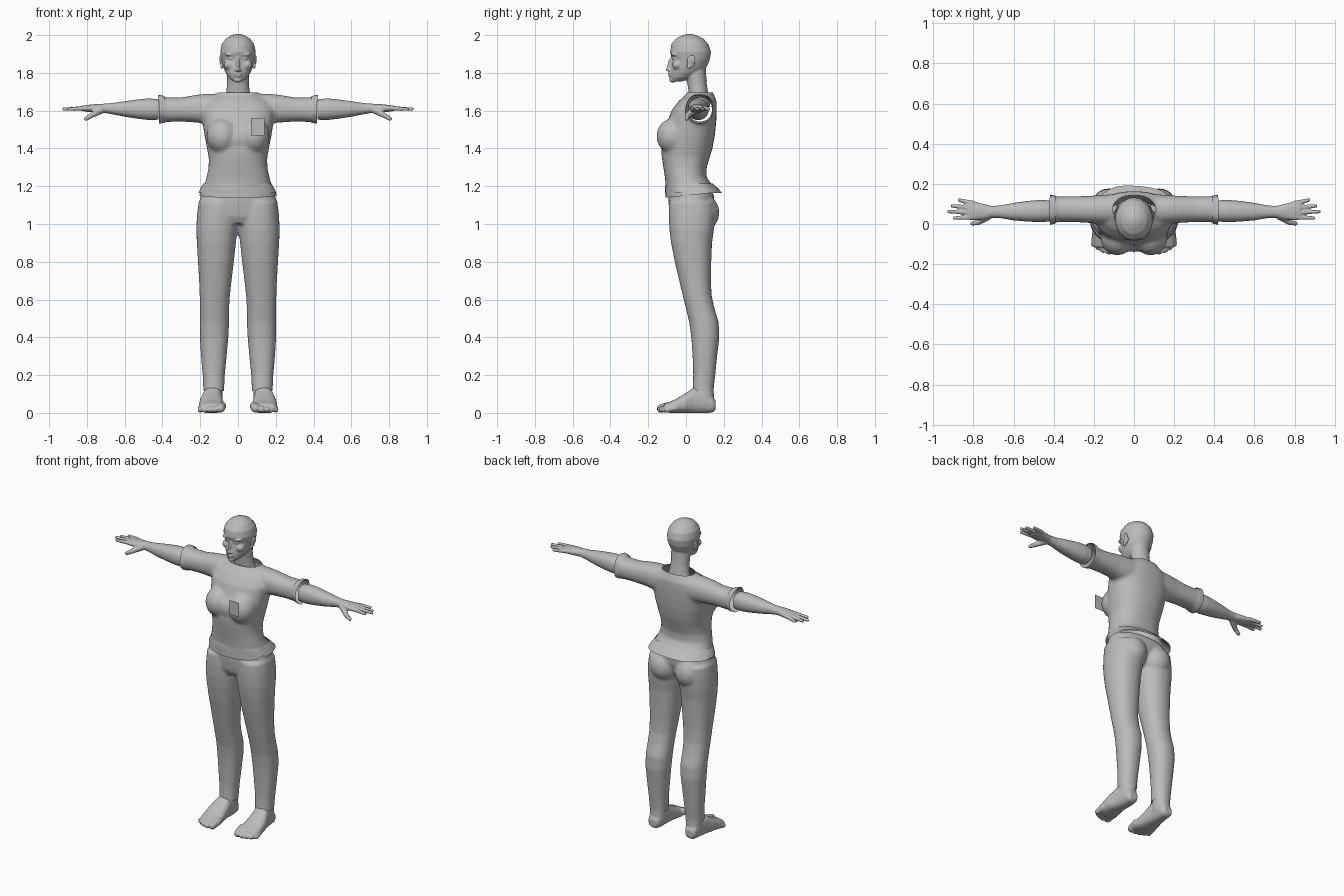
import bpy, bmesh, math
from mathutils import Vector, Matrix

grey = bpy.data.materials.new("plain_grey")
grey.diffuse_color = (0.5, 0.5, 0.5, 1)


def loft(bm, rings, axis="z", p=2.2, n=32, caps=True, wave=0.0):
    """Superellipse rings (t, a0, a1, b0, b1) joined along an axis."""
    loops = []
    for t, a0, a1, b0, b1 in rings:
        loop = []
        for i in range(n):
            ang = 2 * math.pi * i / n
            c, s = math.cos(ang), math.sin(ang)
            w = 1 + wave * math.sin(5 * ang + 9 * t)
            a = (a0 + a1) / 2 + (a1 - a0) / 2 * w * math.copysign(abs(c) ** (2 / p), c)
            b = (b0 + b1) / 2 + (b1 - b0) / 2 * w * math.copysign(abs(s) ** (2 / p), s)
            co = {"z": (a, b, t), "x": (t, a, b), "y": (a, t, b)}[axis]
            loop.append(bm.verts.new(co))
        loops.append(loop)
    for l0, l1 in zip(loops, loops[1:]):
        for i in range(n):
            j = (i + 1) % n
            bm.faces.new((l0[i], l0[j], l1[j], l1[i]))
    if caps:
        bm.faces.new(loops[0])
        bm.faces.new(loops[-1])


def sym(rings):
    """Rings centred on x = 0 from (z, half_width, y0, y1)."""
    return [(z, -w, w, y0, y1) for z, w, y0, y1 in rings]


def ball(bm, loc, size, rot_x=0.0):
    m = Matrix.Translation(loc) @ Matrix.Rotation(rot_x, 4, "X") @ Matrix.Diagonal((*size, 1))
    bmesh.ops.create_uvsphere(bm, u_segments=20, v_segments=12, radius=1, matrix=m)


def digit(bm, a, b, r0, r1, steps=12):
    """Tapered rounded finger or toe."""
    a, b = Vector(a), Vector(b)
    for i in range(steps + 1):
        f = i / steps
        ball(bm, a.lerp(b, f), [r0 + (r1 - r0) * f] * 3)


def mirror_copy(bm):
    geom = bm.verts[:] + bm.edges[:] + bm.faces[:]
    new = bmesh.ops.duplicate(bm, geom=geom)["geom"]
    verts = [g for g in new if isinstance(g, bmesh.types.BMVert)]
    bmesh.ops.scale(bm, vec=(-1, 1, 1), verts=verts)


def add(name, bm, mirrored=False):
    me = bpy.data.meshes.new(name)
    bm.to_mesh(me)
    bm.free()
    me.materials.append(grey)
    ob = bpy.data.objects.new(name, me)
    bpy.context.collection.objects.link(ob)
    for f in me.polygons:
        f.use_smooth = True
    if mirrored:
        ob.modifiers.new("mirror", "MIRROR").use_mirror_merge = False
    return ob


def cut(bm, point, normal):
    bmesh.ops.bisect_plane(bm, geom=bm.verts[:] + bm.edges[:] + bm.faces[:],
                           plane_co=point, plane_no=normal, clear_outer=True)


def fuse(bm, voxel, smooth):
    """Blend overlapping closed solids into one skin."""
    bmesh.ops.recalc_face_normals(bm, faces=bm.faces[:])
    ob = add("blend", bm)
    rm = ob.modifiers.new("remesh", "REMESH")
    rm.mode, rm.voxel_size = "VOXEL", voxel
    sm = ob.modifiers.new("smooth", "SMOOTH")
    sm.factor, sm.iterations = 0.5, smooth
    bpy.context.view_layer.update()
    ev = ob.evaluated_get(bpy.context.evaluated_depsgraph_get())
    out = bmesh.new()
    out.from_mesh(ev.data)
    me = ob.data
    bpy.data.objects.remove(ob)
    bpy.data.meshes.remove(me)
    return out


# Shirt: sleeves and bust on one side, mirrored, then the trunk
bm = bmesh.new()
loft(bm, [(0.08, 0.0, 0.15, 1.53, 1.69), (0.16, 0.0, 0.145, 1.53, 1.69),
          (0.22, 0.005, 0.14, 1.537, 1.684), (0.30, 0.01, 0.138, 1.542, 1.67),
          (0.38, 0.01, 0.138, 1.54, 1.67), (0.415, -0.003, 0.143, 1.53, 1.685),
          (0.46, -0.003, 0.143, 1.53, 1.685)], "x")
ball(bm, (0.083, -0.065, 1.465), (0.085, 0.092, 0.095))
mirror_copy(bm)
ball(bm, (0, -0.06, 1.45), (0.09, 0.08, 0.09))
loft(bm, sym([(1.10, 0.21, -0.11, 0.20), (1.16, 0.205, -0.108, 0.192), (1.185, 0.19, -0.108, 0.165),
              (1.21, 0.178, -0.108, 0.135), (1.25, 0.166, -0.112, 0.108), (1.30, 0.156, -0.12, 0.11),
              (1.35, 0.155, -0.128, 0.125), (1.40, 0.164, -0.132, 0.14), (1.47, 0.178, -0.12, 0.153),
              (1.54, 0.188, -0.10, 0.16), (1.60, 0.195, -0.077, 0.163), (1.65, 0.17, -0.04, 0.162),
              (1.68, 0.115, -0.005, 0.15), (1.70, 0.10, 0.01, 0.14), (1.75, 0.097, 0.015, 0.135)]), p=2.3)
bm = fuse(bm, 0.01, 6)
for s in (1, -1):
    cut(bm, (s * 0.415, 0, 1.61), (s, 0, -0.12))
cut(bm, (0, 0, 1.695), (0, 0, 1))
cut(bm, (0, 0, 1.15), (0, 0.1, -1))
add("shirt", bm)

# Rumpled fold above the shirt hem
bm = bmesh.new()
loft(bm, sym([(1.215, 0.18, -0.107, 0.14), (1.19, 0.194, -0.11, 0.168), (1.165, 0.207, -0.108, 0.192)]),
     p=2.3, n=60, caps=False, wave=0.02)
add("hem_fold", bm)

# Turned sleeve cuff
bm = bmesh.new()
loft(bm, [(0.39, 0.003, 0.143, 1.537, 1.679), (0.418, -0.003, 0.144, 1.533, 1.685)], "x",
     n=40, caps=False, wave=0.025)
add("sleeve_cuff", bm, True)

# Trousers: legs and seat mirrored, then the hips
bm = bmesh.new()
loft(bm, [(0.05, 0.073, 0.184, 0.035, 0.147), (0.13, 0.073, 0.184, 0.035, 0.147),
          (0.20, 0.07, 0.187, 0.038, 0.155), (0.30, 0.06, 0.196, 0.035, 0.165),
          (0.40, 0.051, 0.202, 0.028, 0.177), (0.48, 0.047, 0.203, 0.017, 0.173),
          (0.55, 0.047, 0.202, 0.0, 0.152), (0.62, 0.043, 0.203, -0.017, 0.136),
          (0.70, 0.034, 0.206, -0.036, 0.132), (0.80, 0.022, 0.212, -0.06, 0.134),
          (0.90, 0.011, 0.218, -0.079, 0.138), (0.97, 0.003, 0.221, -0.088, 0.148),
          (1.05, 0.0, 0.217, -0.092, 0.155), (1.12, 0.01, 0.208, -0.09, 0.15)])
ball(bm, (0.09, 0.085, 1.06), (0.092, 0.092, 0.1))
mirror_copy(bm)
loft(bm, sym([(1.0, 0.10, -0.065, 0.09), (1.04, 0.18, -0.085, 0.12), (1.10, 0.208, -0.092, 0.145),
              (1.15, 0.197, -0.094, 0.15), (1.22, 0.165, -0.09, 0.10)]))
bm = fuse(bm, 0.009, 6)
cut(bm, (0, 0, 0.115), (0, 0, -1))
cut(bm, (0, 0, 1.18), (0, 0, 1))
add("trousers", bm)

# Bare feet with toes
bm = bmesh.new()
loft(bm, [(-0.115, 0.078, 0.20, 0.004, 0.048), (-0.06, 0.071, 0.208, -0.002, 0.07),
          (0.0, 0.078, 0.203, 0.0, 0.105), (0.04, 0.083, 0.19, -0.002, 0.135),
          (0.10, 0.085, 0.178, -0.002, 0.13), (0.14, 0.092, 0.172, 0.002, 0.09),
          (0.157, 0.105, 0.16, 0.015, 0.065)], "y", 2.5)
loft(bm, [(0.05, 0.08, 0.18, 0.035, 0.15), (0.19, 0.082, 0.176, 0.047, 0.143)])
for x, y, r in ((0.092, -0.133, 0.024), (0.125, -0.136, 0.018), (0.152, -0.129, 0.017),
                (0.177, -0.117, 0.016), (0.2, -0.1, 0.016)):
    digit(bm, (x - 0.006, y + 0.05, r + 0.012), (x, y, r), r, r * 0.95, 6)
add("foot", fuse(bm, 0.006, 4), True)

# Forearm, palm, fingers and thumb
bm = bmesh.new()
loft(bm, [(0.42, 0.012, 0.118, 1.552, 1.660), (0.47, 0.009, 0.12, 1.55, 1.665),
          (0.53, 0.012, 0.115, 1.557, 1.66), (0.60, 0.018, 0.105, 1.568, 1.65),
          (0.67, 0.03, 0.092, 1.582, 1.64), (0.71, 0.031, 0.09, 1.588, 1.637),
          (0.75, 0.022, 0.10, 1.59, 1.635), (0.80, 0.018, 0.112, 1.594, 1.63),
          (0.83, 0.022, 0.112, 1.60, 1.625)], "x")
for y0, x1, y1 in ((0.103, 0.87, 0.119), (0.08, 0.904, 0.09), (0.056, 0.922, 0.062), (0.033, 0.895, 0.03)):
    digit(bm, (0.80, y0, 1.613), (x1, y1, 1.608), 0.013, 0.0095)
digit(bm, (0.725, 0.04, 1.603), (0.775, 0.008, 1.575), 0.02, 0.014)
digit(bm, (0.775, 0.008, 1.575), (0.805, 0.003, 1.557), 0.014, 0.011)
add("arm", fuse(bm, 0.005, 3), True)

# Head: paired facial features mirrored, then skull, neck, nose, lips and chin
bm = bmesh.new()
ball(bm, (0.038, -0.061, 1.897), (0.03, 0.018, 0.009))
ball(bm, (0.036, -0.056, 1.877), (0.017, 0.016, 0.010))
ball(bm, (0.045, -0.045, 1.842), (0.03, 0.027, 0.026))
ball(bm, (0.011, -0.083, 1.814), (0.009, 0.013, 0.008))
mirror_copy(bm)
loft(bm, sym([(1.755, 0.025, -0.078, -0.02), (1.775, 0.05, -0.083, 0.04), (1.80, 0.066, -0.083, 0.08),
              (1.83, 0.078, -0.079, 0.106), (1.87, 0.087, -0.073, 0.124), (1.91, 0.092, -0.085, 0.13),
              (1.95, 0.084, -0.077, 0.117), (1.98, 0.062, -0.05, 0.09), (1.996, 0.035, -0.02, 0.055),
              (2.004, 0.012, 0.005, 0.03)]), p=2.0)
loft(bm, sym([(1.62, 0.085, 0.02, 0.13), (1.69, 0.064, 0.015, 0.118), (1.74, 0.058, 0.008, 0.11),
              (1.78, 0.058, 0.0, 0.105), (1.86, 0.055, 0.0, 0.10)]), p=2.0)
ball(bm, (0, -0.079, 1.845), (0.009, 0.02, 0.042), -0.2)
ball(bm, (0, -0.093, 1.819), (0.011, 0.016, 0.011))
ball(bm, (0, -0.079, 1.795), (0.024, 0.017, 0.006))
ball(bm, (0, -0.078, 1.783), (0.02, 0.017, 0.006))
ball(bm, (0, -0.069, 1.763), (0.022, 0.02, 0.014))
head = fuse(bm, 0.005, 3)

# Close-cropped hair: the upper back of the head, lifted slightly
hair = head.copy()
cut(hair, (0, -0.078, 1.948), (0, -0.72, -0.69))
hair.normal_update()
for v in hair.verts:
    v.co += v.normal * 0.0025
add("hair_cap", hair)
add("head", head)

# Ears
bm = bmesh.new()
ball(bm, (0.086, 0.027, 1.862), (0.009, 0.022, 0.034), 0.15)
ball(bm, (0.093, 0.034, 1.872), (0.006, 0.016, 0.024), 0.15)
ball(bm, (0.085, 0.016, 1.835), (0.008, 0.012, 0.014))
add("ear", fuse(bm, 0.004, 2), True)

# Flat badge panel floating before the chest
bm = bmesh.new()
bm.faces.new([bm.verts.new(c) for c in ((0.07, -0.19, 1.468), (0.14, -0.19, 1.468),
                                        (0.14, -0.19, 1.56), (0.07, -0.19, 1.56))])
add("chest_panel", bm)
